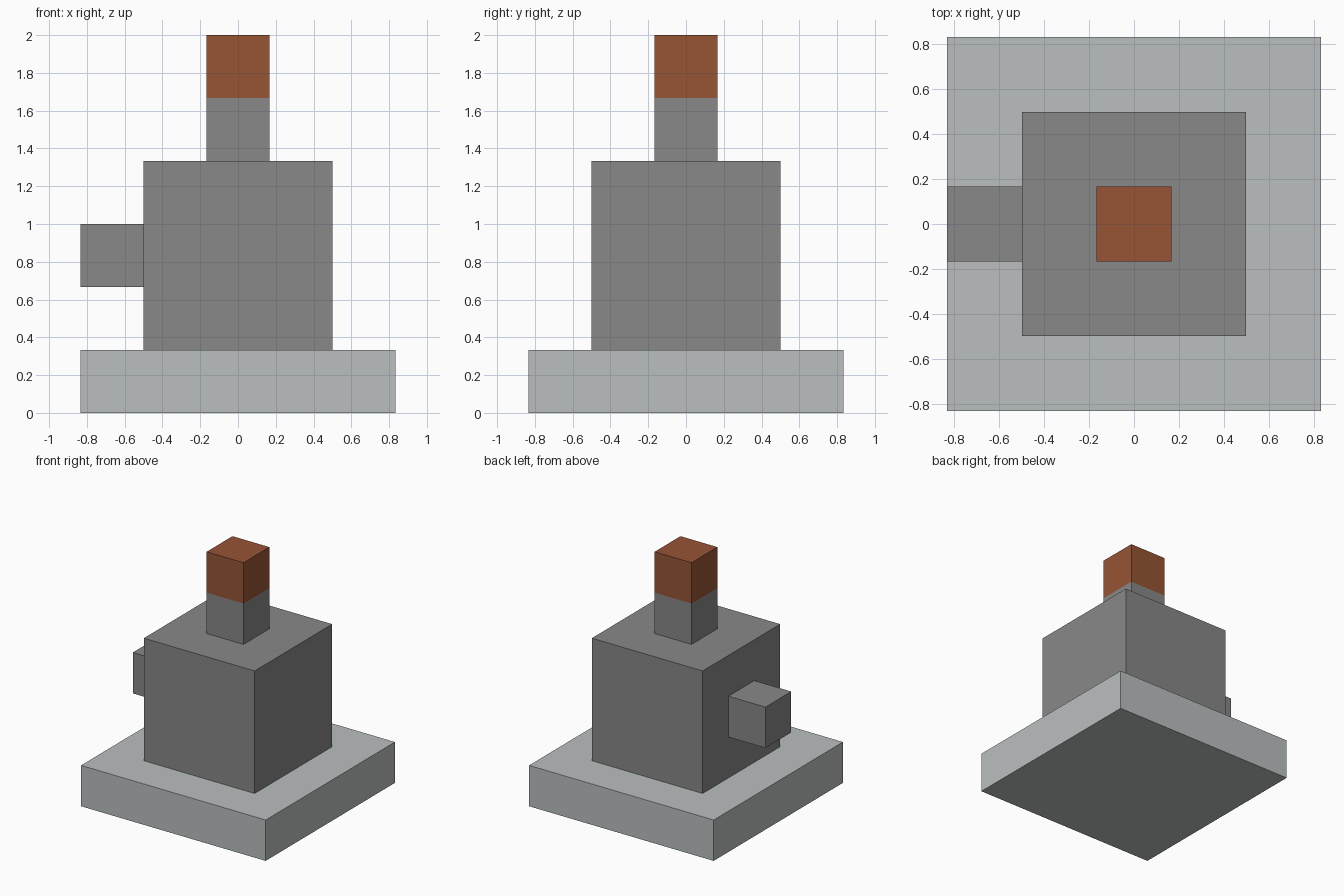
import bpy
import bmesh
from mathutils import Vector

cube = bpy.data.objects.get("Cube")
if cube:
    bpy.data.objects.remove(cube, do_unlink=True)

UNIT = 1 / 3  # every part is a whole number of these blocks


def material(name, rgb):
    mat = bpy.data.materials.new(name)
    mat.use_nodes = True
    mat.diffuse_color = (*rgb, 1)
    mat.node_tree.nodes["Principled BSDF"].inputs["Base Color"].default_value = (*rgb, 1)
    return mat


light_stone = material("light_stone", (0.49, 0.52, 0.52))
grey_stone = material("grey_stone", (0.246, 0.246, 0.246))
rust_orange = material("rust_orange", (0.305, 0.089, 0.034))


def block(name, size, bottom, mats, cut=None):
    """Box sized in blocks, standing on bottom; faces above cut use the second material."""
    bm = bmesh.new()
    bmesh.ops.create_cube(bm, size=1)
    bmesh.ops.translate(bm, verts=bm.verts, vec=(0, 0, 0.5))
    bmesh.ops.scale(bm, verts=bm.verts, vec=Vector(size) * UNIT)
    bmesh.ops.translate(bm, verts=bm.verts, vec=Vector(bottom) * UNIT)
    if cut is not None:
        height = cut * UNIT
        bmesh.ops.bisect_plane(bm, geom=bm.verts[:] + bm.edges[:] + bm.faces[:],
                               plane_co=(0, 0, height), plane_no=(0, 0, 1))
        for face in bm.faces:
            face.material_index = int(face.calc_center_median().z > height)
    mesh = bpy.data.meshes.new(name)
    bm.to_mesh(mesh)
    bm.free()
    for mat in mats:
        mesh.materials.append(mat)
    obj = bpy.data.objects.new(name, mesh)
    bpy.context.collection.objects.link(obj)
    return obj


# Square plinth, main body, side stub on the model's right, and tipped post
block("base_slab", (5, 5, 1), (0, 0, 0), [light_stone])
block("main_body", (3, 3, 3), (0, 0, 1), [grey_stone])
block("side_stub", (1, 1, 1), (-2, 0, 2), [grey_stone])
block("top_post", (1, 1, 2), (0, 0, 4), [grey_stone, rust_orange], cut=5)
